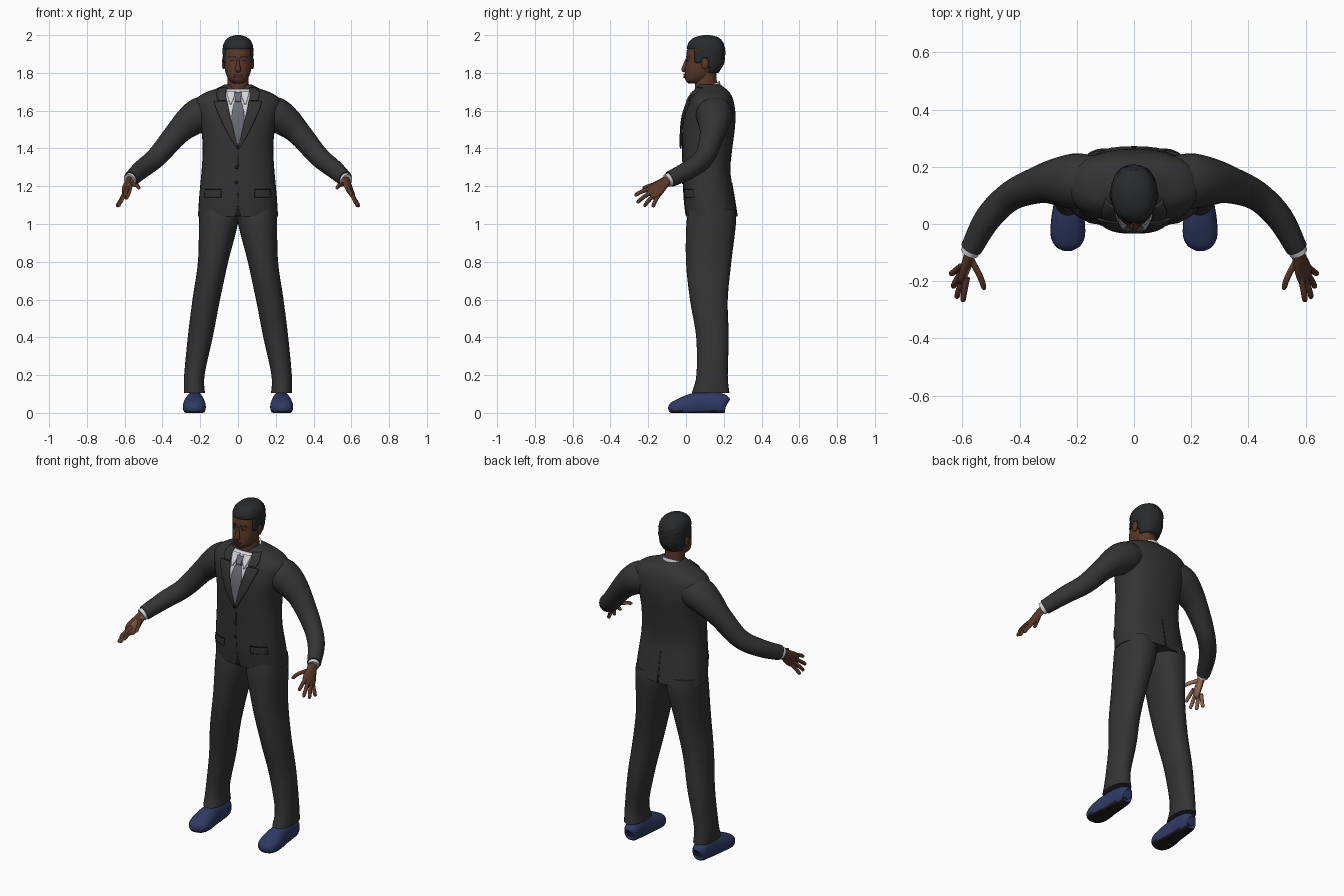
import bpy, bmesh, math, random
from mathutils import Vector
from mathutils.bvhtree import BVHTree

random.seed(4)
cube = bpy.data.objects.get("Cube")
if cube:
    bpy.data.objects.remove(cube)

X, Z = Vector((1, 0, 0)), Vector((0, 0, 1))
COLOURS = {
    "suit": (.034, .034, .035), "shirt": (.66, .66, .68), "tie": (.15, .15, .18),
    "skin": (.10, .039, .022), "palm": (.33, .17, .10), "hair": (.022, .023, .025),
    "shoe": (.028, .042, .125), "sole": (.012, .012, .014), "lips": (.065, .024, .017),
}
MATS = {}
for key, rgb in COLOURS.items():
    m = bpy.data.materials.new(key + "_colour")
    m.use_nodes = True
    m.diffuse_color = (*rgb, 1)
    m.node_tree.nodes["Principled BSDF"].inputs["Base Color"].default_value = (*rgb, 1)
    MATS[key] = m
made = []


def finish(name, bm, mats):
    mesh = bpy.data.meshes.new(name)
    bm.to_mesh(mesh)
    bm.free()
    for key in mats:
        mesh.materials.append(MATS[key])
    ob = bpy.data.objects.new(name, mesh)
    bpy.context.collection.objects.link(ob)
    made.append(ob)
    return ob


def smooth_path(secs, steps):
    """Catmull-Rom through the sections (x, y, z, ru, rv)."""
    out = []
    for i in range(len(secs) - 1):
        a, b, c, d = (secs[max(0, min(len(secs) - 1, i + k))] for k in (-1, 0, 1, 2))
        for s in range(steps):
            t = s / steps
            out.append([q + .5 * t * (r - p + t * (2 * p - 5 * q + 4 * r - w + t * (3 * (q - r) + w - p)))
                        for p, q, r, w in zip(a, b, c, d)])
    return out + [list(secs[-1])]


def loft(name, secs, mat, ref=X, flat=False, power=2.0, n=24, steps=5, accent=None, edit=None):
    """Skin of superellipses along a path; flat keeps the rings level."""
    path = smooth_path(secs, steps)
    pts = [Vector(p[:3]) for p in path]
    bm = bmesh.new()
    rings = []
    for i, p in enumerate(path):
        t = Z if flat else (pts[min(i + 1, len(pts) - 1)] - pts[max(i - 1, 0)]).normalized()
        u = (ref - t * t.dot(ref)).normalized()
        v = t.cross(u)
        ring = []
        for k in range(n):
            a = math.tau * k / n
            c, s = (math.copysign(abs(w) ** (2 / power), w) for w in (math.cos(a), math.sin(a)))
            ring.append(bm.verts.new(pts[i] + u * c * max(p[3], .001) + v * s * max(p[4], .001)))
        rings.append(ring)
    for r, q in zip(rings, rings[1:]):
        for k in range(n):
            j = (k + 1) % n
            bm.faces.new((r[k], r[j], q[j], q[k]))
    bm.faces.new(rings[0][::-1])
    bm.faces.new(rings[-1])
    if edit:
        edit(bm)
    bmesh.ops.recalc_face_normals(bm, faces=bm.faces)
    bm.normal_update()
    if accent:
        for f in bm.faces:
            f.material_index = int(accent[1](f))
    return finish(name, bm, [mat] + ([accent[0]] if accent else []))


def tree_of(ob):
    bm = bmesh.new()
    bm.from_mesh(ob.data)
    tree = BVHTree.FromBMesh(bm)
    bm.free()
    return tree


def plate(name, tree, rows, mat, lift, side=1, back=False, cols=6):
    """Thin plate laid on a surface; rows are (z, x from, x to)."""
    bm = bmesh.new()
    way = 1 if back else -1
    grid, last = [], 0
    for z, x0, x1 in smooth_path(rows, 4):
        lo, hi = sorted((x0 * side, x1 * side))
        line = []
        for k in range(cols + 1):
            x = lo + (hi - lo) * k / cols
            hit = tree.ray_cast(Vector((x, way, z)), Vector((0, -way, 0)))[0]
            last = hit.y if hit else last
            line.append(bm.verts.new((x, last + way * lift, z)))
        grid.append(line)
    for r, q in zip(grid, grid[1:]):
        for k in range(cols):
            f = bm.faces.new((r[k], r[k + 1], q[k + 1], q[k]))
            f.normal_update()
            if f.normal.y * way < 0:
                f.normal_flip()
    ob = finish(name, bm, [mat])
    mod = ob.modifiers.new("thickness", "SOLIDIFY")
    mod.thickness, mod.offset = .008, -1
    return ob


def ball(name, at, size, mat):
    bm = bmesh.new()
    bmesh.ops.create_uvsphere(bm, u_segments=16, v_segments=10, radius=1)
    bmesh.ops.scale(bm, vec=size, verts=bm.verts)
    bmesh.ops.translate(bm, vec=at, verts=bm.verts)
    return finish(name, bm, [mat])


def level(rows):
    """Rows (z, half width, front y, back y) as centred sections."""
    return [(0, (f + b) / 2, z, w, (b - f) / 2) for z, w, f, b in rows]


# Jacket body
jacket = loft("jacket_body", level([
    (1.04, .212, 0, .272), (1.15, .205, -.012, .255), (1.28, .193, -.016, .235),
    (1.4, .187, -.02, .245), (1.5, .195, -.02, .258), (1.58, .215, -.01, .262),
    (1.65, .225, .015, .252), (1.69, .185, .038, .235), (1.715, .12, .052, .212),
    (1.738, .072, .066, .182)]), "suit", flat=True, power=2.4, n=40)
on_jacket = tree_of(jacket)
plate("shirt_front", on_jacket, [(1.715, -.07, .07), (1.6, -.05, .05), (1.42, -.005, .005)], "shirt", .004, cols=10)
plate("tie_blade", on_jacket, [(1.66, -.015, .015), (1.58, -.033, .033), (1.5, -.028, .028),
                               (1.415, -.004, .004)], "tie", .009)
plate("tie_knot", on_jacket, [(1.695, -.02, .02), (1.65, -.013, .013)], "tie", .016)
plate("jacket_opening", on_jacket, [(1.41, -.002, .002), (1.12, -.002, .002), (1.045, -.016, .016)], "sole", .002)
plate("back_vent", on_jacket, [(1.22, -.002, .002), (1.045, -.005, .005)], "sole", .002, back=True)
for z in (1.3, 1.22):
    ball("jacket_button", (-.008, -.017, z), (.009, .006, .009), "sole")

# Head, hair and neck
head = loft("head", level([
    (1.745, .022, .012, .07), (1.76, .045, -.002, .105), (1.785, .06, -.007, .14),
    (1.82, .07, -.004, .16), (1.86, .074, .001, .182), (1.91, .075, .004, .19),
    (1.95, .068, .02, .185), (1.98, .04, .06, .16)]), "skin", flat=True, power=2.2, n=32)
on_head = tree_of(head)
loft("neck", level([(1.67, .062, .045, .17), (1.73, .056, .048, .165), (1.8, .056, .05, .16)]),
     "skin", flat=True)


def hairline(bm):
    def limit(y):
        return 1.925 if y < .05 else 1.85 if y < .085 else 1.88 if y < .125 else 1.8
    for v in bm.verts:
        v.co.xy *= 1 + random.uniform(-.015, .015)
    low = [f for f in bm.faces
           if f.calc_center_median().z < limit(f.calc_center_median().y)]
    bmesh.ops.delete(bm, geom=low, context="FACES")


hair = loft("hair", level([
    (1.78, .058, .02, .16), (1.84, .077, .01, .196), (1.9, .081, .006, .206), (1.94, .08, .006, .204),
    (1.97, .068, .02, .19), (1.99, .045, .05, .165), (2, .012, .095, .125)]),
    "hair", flat=True, power=2.2, n=40, edit=hairline)
shell = hair.modifiers.new("thickness", "SOLIDIFY")
shell.thickness, shell.offset = .01, -1

# Face
loft("nose", [(0, .006, 1.875, .006, .008), (0, -.002, 1.845, .009, .012), (0, -.008, 1.818, .016, .016),
              (0, -.003, 1.806, .01, .008)], "skin", n=14)
plate("upper_lip", on_head, [(1.795, -.008, .008), (1.786, -.026, .026)], "lips", .006)
plate("lower_lip", on_head, [(1.784, -.025, .025), (1.772, -.012, .012)], "lips", .007)

# Shirt collar, tilted down toward the front


def tilt(bm):
    for v in bm.verts:
        v.co.z += (v.co.y - .105) * .42


loft("shirt_collar", [(0, .105, 1.685, .074, .083), (0, .107, 1.705, .07, .076), (0, .109, 1.726, .064, .069)],
     "shirt", flat=True, edit=tilt)

for s, word in ((1, "left"), (-1, "right")):
    def flip(secs):
        return [(x * s, *rest) for x, *rest in secs]

    # Jacket trim
    plate(word + "_lapel_upper", on_jacket, [(1.722, .06, .1), (1.69, .065, .115), (1.655, .06, .105)],
          "suit", .012, s)
    plate(word + "_lapel_lower", on_jacket, [(1.65, .057, .128), (1.6, .048, .112), (1.5, .024, .066),
                                             (1.4, 0, .008)], "suit", .013, s)
    plate(word + "_collar_point", on_jacket, [(1.705, .01, .062), (1.68, .018, .056), (1.635, .036, .042)],
          "shirt", .013, s)
    plate(word + "_pocket_flap", on_jacket, [(1.18, .09, .175), (1.14, .09, .178)], "suit", .007, s)
    plate(word + "_pocket_seam", on_jacket, [(1.184, .09, .175), (1.18, .09, .175)], "sole", .008, s)

    # Facial features
    plate(word + "_brow", on_head, [(1.889, .014, .046), (1.881, .012, .05)], "hair", .004, s)
    plate(word + "_eyelid", on_head, [(1.872, .018, .042), (1.86, .018, .042)], "lips", .002, s)
    plate(word + "_pupil", on_head, [(1.869, .026, .034), (1.862, .026, .034)], "sole", .004, s)
    ball(word + "_ear", (.077 * s, .1, 1.85), (.009, .02, .031), "skin")

    # Sleeve and cuff
    loft(word + "_sleeve", flip([
        (.12, .15, 1.6, .085, .085), (.2, .15, 1.578, .092, .097), (.265, .148, 1.535, .08, .084),
        (.33, .138, 1.472, .064, .066), (.43, .098, 1.355, .055, .052), (.51, .02, 1.29, .05, .047),
        (.568, -.085, 1.237, .043, .038)]), "suit", ref=Z, n=28)
    loft(word + "_shirt_cuff", flip([(.56, -.07, 1.245, .036, .032), (.575, -.1, 1.229, .036, .032)]),
         "shirt", ref=Z, steps=2)

    # Hand with pale palm
    spread = Vector((-.03 * -s * -1, .07, -.03)) if s < 0 else Vector((.03, .07, -.03))
    inward = Vector((-.8 * s, .1, -.6))
    pale = ("palm", lambda f: f.normal.dot(inward) > .35)
    loft(word + "_palm", flip([
        (.565, -.08, 1.24, .027, .022), (.576, -.115, 1.218, .03, .02), (.587, -.15, 1.188, .041, .018),
        (.597, -.178, 1.165, .042, .015), (.603, -.192, 1.153, .03, .009)]),
        "skin", ref=spread, accent=pale)
    fingers = {
        "index": ((.586, -.2, 1.184), (.594, -.242, 1.168), (.598, -.272, 1.15)),
        "middle": ((.598, -.188, 1.166), (.612, -.23, 1.138), (.62, -.26, 1.112)),
        "ring": ((.606, -.172, 1.152), (.624, -.203, 1.118), (.633, -.222, 1.092)),
        "little": ((.61, -.152, 1.142), (.63, -.168, 1.11), (.641, -.175, 1.09)),
        "thumb": ((.566, -.13, 1.212), (.537, -.185, 1.205), (.522, -.23, 1.188)),
    }
    for finger, (a, b, c) in fingers.items():
        a, b, c = Vector(a), Vector(b), Vector(c)
        loft(f"{word}_{finger}_finger", flip([
            (*a.lerp(b, -.3), .011, .011), (*b, .0105, .0105), (*b.lerp(c, .8), .009, .009), (*c, .002, .002)]),
            "skin", ref=spread, n=12, steps=3, accent=pale)

    # Trouser leg
    loft(word + "_trouser_leg", flip([
        (.105, .137, 1.08, .1, .12), (.104, .133, 1, .103, .131), (.132, .12, .8, .08, .12),
        (.168, .121, .6, .073, .1), (.2, .14, .4, .066, .086), (.231, .138, .2, .054, .083),
        (.231, .13, .105, .056, .1)]), "suit", flat=True, power=2.2, n=28)

    # Shoe with flat sole
    def flatten(bm):
        for v in bm.verts:
            v.co.z = max(v.co.z, 0)

    loft(word + "_shoe", flip([
        (.228, .217, .045, .02, .025), (.228, .2, .048, .042, .052), (.229, .1, .048, .047, .066),
        (.231, .02, .038, .058, .06), (.231, -.04, .028, .06, .045), (.23, -.075, .022, .045, .032),
        (.229, -.092, .018, .016, .012)]), "shoe", power=2.3, edit=flatten,
        accent=("sole", lambda f: f.calc_center_median().z < .01))

# Smooth shading with crisp hems
bpy.ops.object.select_all(action="DESELECT")
for ob in made:
    ob.select_set(True)
bpy.context.view_layer.objects.active = made[0]
bpy.ops.object.shade_smooth_by_angle(angle=math.radians(50))
